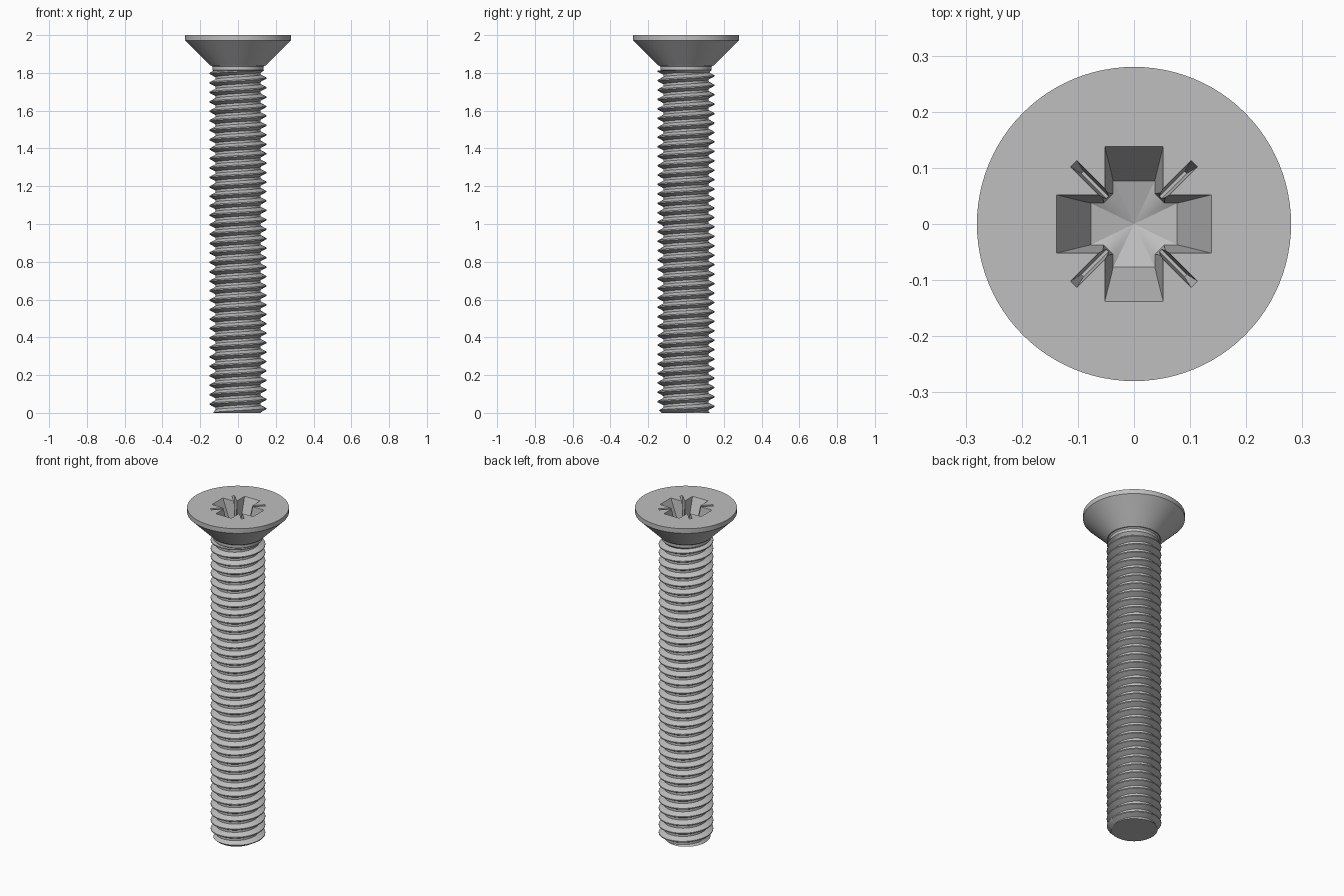
import bpy, bmesh, math
from mathutils import Matrix

cube = bpy.data.objects.get("Cube")
if cube:
    bpy.data.objects.remove(cube, do_unlink=True)

steel = bpy.data.materials.new("grey steel")
steel.use_nodes = True
steel.diffuse_color = (0.52, 0.52, 0.52, 1)
steel.node_tree.nodes["Principled BSDF"].inputs["Base Color"].default_value = steel.diffuse_color

SEG = 96
PITCH, MAJOR, MINOR = 0.05, 0.15, 0.12
SHANK_TOP, NECK_START, NECK_R = 1.845, 1.812, 0.136


def finish(bm, name):
    """Turn a bmesh into a named, coloured object."""
    bmesh.ops.remove_doubles(bm, verts=bm.verts, dist=1e-5)
    bmesh.ops.recalc_face_normals(bm, faces=bm.faces)
    mesh = bpy.data.meshes.new(name)
    bm.to_mesh(mesh)
    bm.free()
    mesh.materials.append(steel)
    obj = bpy.data.objects.new(name, mesh)
    bpy.context.collection.objects.link(obj)
    return obj


def activate(obj):
    bpy.ops.object.select_all(action='DESELECT')
    obj.select_set(True)
    bpy.context.view_layer.objects.active = obj


def bridge(bm, a, b):
    for i in range(len(a)):
        j = (i + 1) % len(a)
        bm.faces.new((a[i], a[j], b[j], b[i]))


def loft(bm, loops):
    """Skin closed loops of points and cap both ends."""
    rings = [[bm.verts.new(p) for p in loop] for loop in loops]
    for a, b in zip(rings, rings[1:]):
        bridge(bm, a, b)
    bm.faces.new(rings[0])
    bm.faces.new(rings[-1])


def circle(r, z):
    return [(r * math.cos(2 * math.pi * i / SEG), r * math.sin(2 * math.pi * i / SEG), z)
            for i in range(SEG)]


# Countersunk head
bm = bmesh.new()
loft(bm, [circle(0.148, 1.84), circle(0.28, 1.972), circle(0.28, 2)])
head = finish(bm, "countersunk_head")


# Cross recess: tapered cross with chamfered inner corners and a conical floor
def cross(end, half, corner, z):
    quarter = [(end, -half), (end, half), (corner, half), (half, corner)]
    pts = []
    for q in range(4):
        c, s = round(math.cos(q * math.pi / 2)), round(math.sin(q * math.pi / 2))
        pts += [(c * x - s * y, s * x + c * y, z) for x, y in quarter]
    return pts


bm = bmesh.new()
FLOOR = 1.87
loft(bm, [cross(0.077, 0.037, 0.054, FLOOR), cross(0.138, 0.052, 0.056, 2),
          cross(0.1427, 0.0532, 0.0562, 2.01)])
base = next(f for f in bm.faces if all(v.co.z < FLOOR + 0.001 for v in f.verts))
tip = bmesh.ops.poke(bm, faces=[base])["verts"][0]
tip.co = (0, 0, FLOOR - 0.022)
cutters = [finish(bm, "cross_recess_cutter")]


# Four thin diagonal slots between the arms
def slot(end, half, z):
    return [(0.03, -half, z), (end, -half, z), (end, half, z), (0.03, half, z)]


for k in range(4):
    bm = bmesh.new()
    loft(bm, [slot(0.13, 0.003, 1.9), slot(0.152, 0.008, 2), slot(0.154, 0.0085, 2.01)])
    bm.transform(Matrix.Rotation(math.pi / 4 + k * math.pi / 2, 4, 'Z'))
    cutters.append(finish(bm, "diagonal_slot_cutter"))

for cutter in cutters:
    activate(head)
    mod = head.modifiers.new("recess", 'BOOLEAN')
    mod.operation, mod.solver, mod.object = 'DIFFERENCE', 'EXACT', cutter
    bpy.ops.object.modifier_apply(modifier=mod.name)
    bpy.data.objects.remove(cutter, do_unlink=True)


# Threaded shank: rows follow the helix and are clamped at both ends
def thread_radius(phase):
    d = abs((phase + 0.5) % 1 - 0.5)  # 0 at the crest, 0.5 at the root
    t = min(max((d - 0.0625) / 0.3125, 0), 1)
    return MAJOR + (MINOR - MAJOR) * t


STOPS = (0, 0.0625, 0.375, 0.625, 0.9375)
bm = bmesh.new()
rows = []
for turn in range(-2, int(NECK_START / PITCH) + 2):
    for stop in STOPS:
        row = []
        for i in range(SEG + 1):
            lead = i / SEG
            z = 0.022 + PITCH * (turn + stop + lead)
            z = min(max(z, 0), NECK_START)
            r = thread_radius((z - 0.022) / PITCH - lead)
            r = min(r, 0.13 + z)  # chamfered tip
            a = 2 * math.pi * lead
            row.append(bm.verts.new((r * math.cos(a), r * math.sin(a), z)))
        rows.append(row)
for a, b in zip(rows, rows[1:]):
    for i in range(SEG):
        bm.faces.new((a[i], a[i + 1], b[i + 1], b[i]))
bmesh.ops.remove_doubles(bm, verts=bm.verts, dist=1e-5)
bmesh.ops.dissolve_degenerate(bm, edges=bm.edges, dist=1e-5)
bmesh.ops.holes_fill(bm, edges=[e for e in bm.edges if e.is_boundary], sides=0)
shank = finish(bm, "threaded_shank")

# Plain neck under the head
bm = bmesh.new()
loft(bm, [circle(MINOR, NECK_START - 0.012), circle(NECK_R, NECK_START + 0.004),
          circle(NECK_R, SHANK_TOP - 0.012), circle(0.146, SHANK_TOP)])
neck = finish(bm, "neck")

for obj in (head, shank, neck):
    activate(obj)
    bpy.ops.object.shade_smooth_by_angle(angle=math.radians(25))
